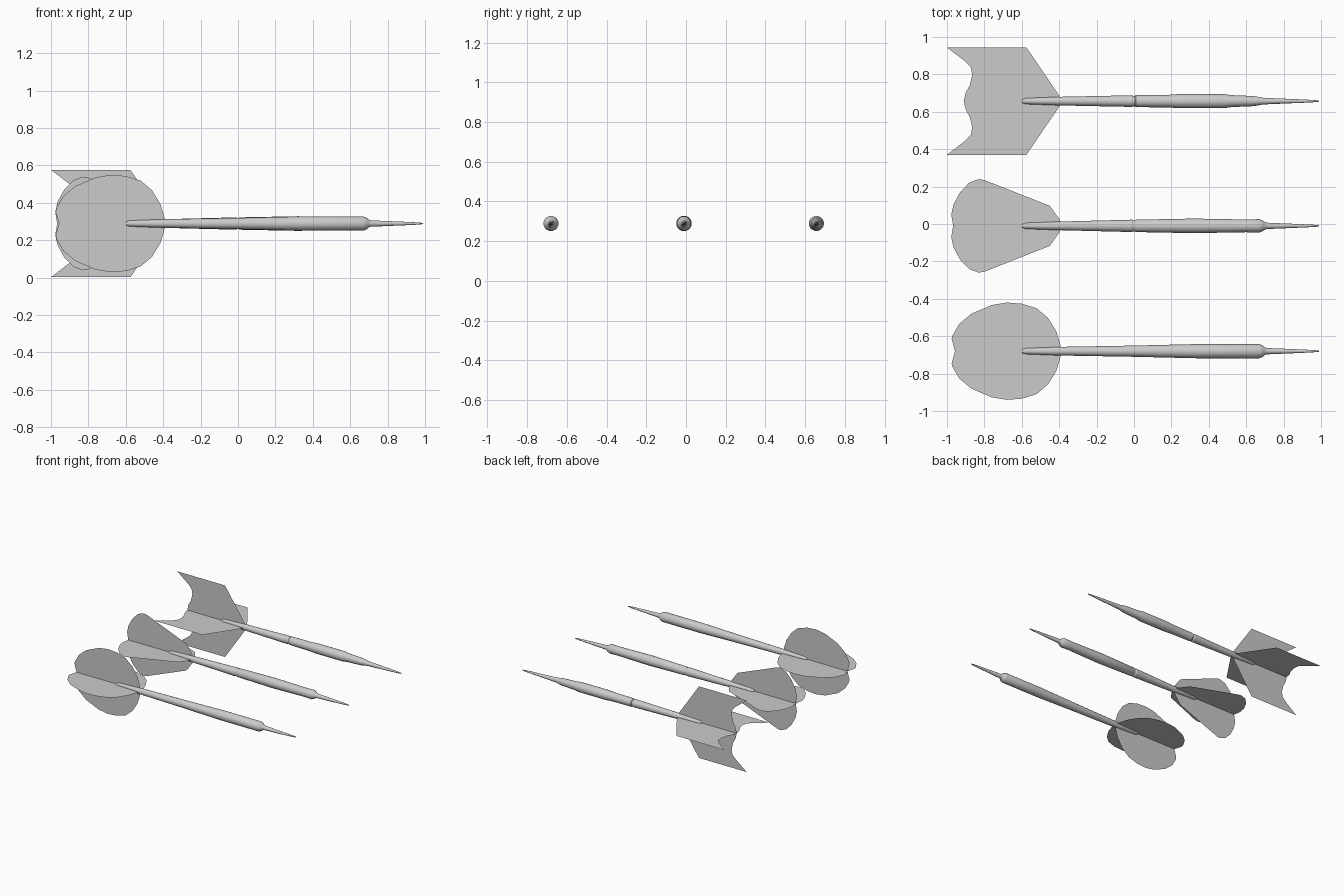
import bpy, bmesh, math
from mathutils import Matrix

cube = bpy.data.objects.get("Cube")
if cube:
    bpy.data.objects.remove(cube, do_unlink=True)

AXIS_Z = 0.289
SIDES = 20

grey = bpy.data.materials.new("plain grey")
grey.use_nodes = True
colour = (0.6, 0.6, 0.6, 1)
grey.diffuse_color = colour
grey.node_tree.nodes["Principled BSDF"].inputs["Base Color"].default_value = colour


def finish(bm, name, y):
    mesh = bpy.data.meshes.new(name)
    bm.to_mesh(mesh)
    bm.free()
    obj = bpy.data.objects.new(name, mesh)
    obj.location = (0, y, AXIS_Z)
    mesh.materials.append(grey)
    bpy.context.collection.objects.link(obj)
    return obj


def lathe(name, y, profile):
    """Turn a list of (x, radius) around the x axis and cap both ends."""
    bm = bmesh.new()
    rings = []
    for x, r in profile:
        angles = [2 * math.pi * i / SIDES for i in range(SIDES)]
        rings.append([bm.verts.new((x, r * math.cos(a), r * math.sin(a))) for a in angles])
    for a, b in zip(rings, rings[1:]):
        for i in range(SIDES):
            j = (i + 1) % SIDES
            bm.faces.new((a[i], a[j], b[j], b[i]))
    bm.faces.new(rings[0])
    bm.faces.new(rings[-1])
    bmesh.ops.recalc_face_normals(bm, faces=bm.faces)
    obj = finish(bm, name, y)
    bpy.ops.object.select_all(action="DESELECT")
    obj.select_set(True)
    bpy.context.view_layer.objects.active = obj
    bpy.ops.object.shade_smooth_by_angle(angle=math.radians(30))


def flight(name, y, outline):
    """Four thin vanes, crossed at right angles along the shaft."""
    bm = bmesh.new()
    for k in range(4):
        turn = Matrix.Rotation(k * math.pi / 2, 3, "X")
        bm.faces.new([bm.verts.new(turn @ Matrix.Identity(3).col[0] * x
                                   + turn @ Matrix.Identity(3).col[1] * r)
                      for x, r in outline])
    finish(bm, name, y)


# Vane outlines from nose to tail: (x, distance from axis)
round_vane = [(-0.39, 0), (-0.395, 0.04), (-0.415, 0.105), (-0.46, 0.178), (-0.52, 0.229),
              (-0.6, 0.254), (-0.68, 0.26), (-0.76, 0.247), (-0.87, 0.2), (-0.935, 0.145),
              (-0.97, 0.085), (-0.975, 0.065), (-0.957, 0)]
teardrop_vane = [(-0.39, 0), (-0.395, 0.03), (-0.45, 0.107), (-0.8, 0.245), (-0.83, 0.25),
                 (-0.88, 0.232), (-0.93, 0.18), (-0.965, 0.115), (-0.977, 0.06), (-0.967, 0)]
notched_vane = [(-0.39, 0), (-0.4, 0.03), (-0.575, 0.287), (-1, 0.287), (-0.9, 0.21),
                (-0.872, 0.18), (-0.865, 0.14), (-0.878, 0.085), (-0.9, 0.045), (-0.91, 0)]

# Shared tail stem and steel point: (x, radius)
stem = [(-0.6, 0.008), (-0.58, 0.016), (-0.4, 0.023)]
point = [(0.71, 0.017), (0.9, 0.009), (0.96, 0.006), (0.99, 0.003)]

# Barrel bodies between stem and point
straight_barrel = [(0, 0.03), (0.34, 0.038), (0.67, 0.038), (0.69, 0.03), (0.7, 0.02)]
waisted_barrel = [(-0.01, 0.033), (-0.005, 0.03), (0.005, 0.03), (0.01, 0.033), (0.32, 0.039),
                  (0.6, 0.034), (0.67, 0.036), (0.69, 0.028), (0.7, 0.02)]
stepped_barrel = [(-0.01, 0.031), (-0.005, 0.028), (0.005, 0.028), (0.01, 0.032), (0.19, 0.034),
                  (0.24, 0.038), (0.48, 0.038), (0.52, 0.032), (0.64, 0.027), (0.69, 0.018)]

darts = [("round", -0.68, round_vane, straight_barrel),
         ("teardrop", -0.01, teardrop_vane, waisted_barrel),
         ("notched", 0.657, notched_vane, stepped_barrel)]
for label, y, vane, barrel in darts:
    lathe(label + "_dart_body", y, stem + barrel + point)
    flight(label + "_dart_flight", y, vane)
